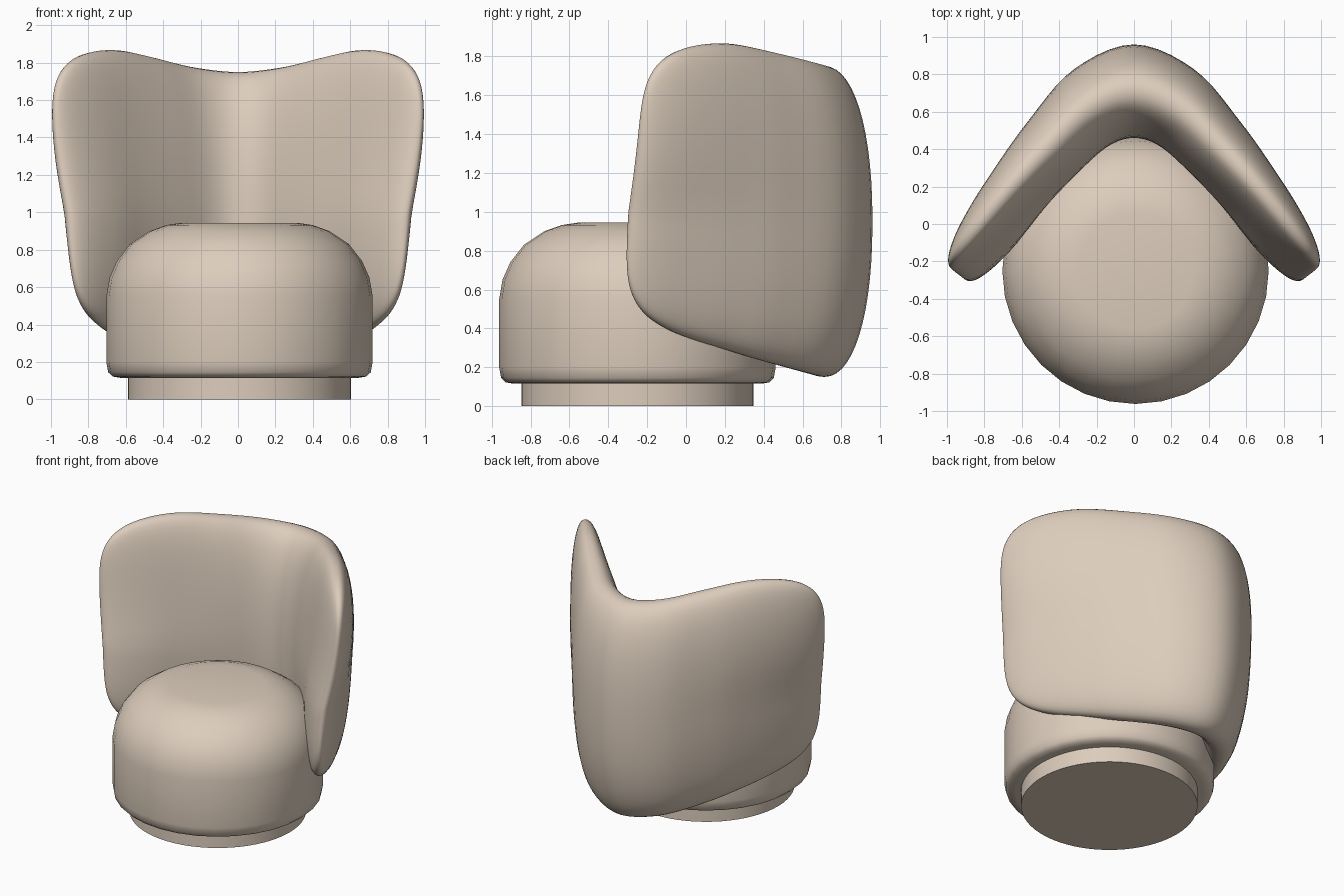
import bpy, bmesh, math
from mathutils import Vector

old = bpy.data.objects.get("Cube")
if old:
    bpy.data.objects.remove(old, do_unlink=True)

# Warm beige upholstery
fabric = bpy.data.materials.new("beige_fabric")
fabric.use_nodes = True
colour = (0.72, 0.61, 0.505, 1)
fabric.diffuse_color = colour
fabric.node_tree.nodes["Principled BSDF"].inputs["Base Color"].default_value = colour


def finish(name, bm, angle):
    bmesh.ops.recalc_face_normals(bm, faces=bm.faces)
    mesh = bpy.data.meshes.new(name)
    bm.to_mesh(mesh)
    bm.free()
    mesh.materials.append(fabric)
    obj = bpy.data.objects.new(name, mesh)
    bpy.context.collection.objects.link(obj)
    bpy.ops.object.select_all(action='DESELECT')
    obj.select_set(True)
    bpy.context.view_layer.objects.active = obj
    bpy.ops.object.shade_smooth_by_angle(angle=math.radians(angle))


def bridge(bm, rings):
    for a, b in zip(rings, rings[1:]):
        n = len(a)
        for i in range(n):
            j = (i + 1) % n
            bm.faces.new((a[i], a[j], b[j], b[i]))


def lathe(name, profile, sides, centre, angle):
    bm = bmesh.new()
    rings = []
    for r, z in profile:
        rings.append([bm.verts.new((centre[0] + r * math.cos(math.tau * i / sides),
                                    centre[1] + r * math.sin(math.tau * i / sides), z))
                      for i in range(sides)])
    bridge(bm, rings)
    bm.faces.new(rings[0])
    bm.faces.new(rings[-1])
    finish(name, bm, angle)


# Plinth and domed seat
axis = (0.008, -0.25)
lathe("plinth", [(0.597, 0), (0.597, 0.14)], 64, axis, 30)
lathe("seat", [(0.635, 0.115), (0.678, 0.122), (0.702, 0.145), (0.712, 0.2), (0.712, 0.55),
               (0.695, 0.65), (0.655, 0.74), (0.585, 0.83), (0.48, 0.9),
               (0.39, 0.932), (0.31, 0.944)], 32, axis, 40)

# Wrap-around back, evenly spaced from the middle to one tip:
# outer x, y, inner x, y, top, bottom, outward lean
half = [(0, 0.96, 0, 0.46, 1.75, 0.15, 0),
        (0.33, 0.82, 0.14, 0.415, 1.775, 0.175, 0.01),
        (0.57, 0.53, 0.315, 0.26, 1.83, 0.235, 0.03),
        (0.725, 0.275, 0.485, 0.08, 1.875, 0.295, 0.06),
        (0.86, 0.02, 0.65, -0.13, 1.89, 0.34, 0.095),
        (0.99, -0.23, 0.835, -0.35, 1.89, 0.37, 0.12)]
keys = [(-k[0], k[1], -k[2]) + k[3:] for k in half[:0:-1]] + half


def station(u):
    """Smooth curve through the key sections, u from -1 to 1."""
    t = (u + 1) / 2 * (len(keys) - 1)
    i = min(int(t), len(keys) - 2)
    f = t - i
    out = []
    for c in range(len(half[0])):
        p1, p2 = keys[i][c], keys[i + 1][c]
        p0 = keys[i - 1][c] if i > 0 else 2 * p1 - p2
        p3 = keys[i + 2][c] if i + 2 < len(keys) else 2 * p2 - p1
        out.append(p1 + 0.5 * f * (p2 - p0 + f * (2 * p0 - 5 * p1 + 4 * p2 - p3
                                                  + f * (3 * (p1 - p2) + p3 - p0))))
    return out


def back_point(u, angle):
    ox, oy, ix, iy, top, bottom, lean = station(u)
    outer, inner = Vector((ox, oy)), Vector((ix, iy))
    across = (outer - inner) / 2
    s, c = math.sin(angle), math.cos(angle)
    power = 2 / (2.2 + 0.3 * u * u)
    tip_height = max(0, 1 - abs(u) ** 5.5) ** (1 / 5.5)
    tip_thick = max(0, 1 - abs(u) ** 9) ** 0.5
    z = (top + bottom) / 2 + (top - bottom) / 2 * tip_height * math.copysign(abs(s) ** power, s)
    p = (outer + inner) / 2 + across * tip_thick * math.copysign(abs(c) ** power, c)
    # Wings splay outward above the seat and barely tuck in below it
    splay = math.tanh((z - 1) / 0.5)
    p += across.normalized() * lean * (splay if z > 1 else 0.45 * splay)
    return (p.x, p.y, z)


bm = bmesh.new()
steps, around = 128, 56
rings = []
for k in range(1, steps):
    w = 2 * k / steps - 1
    u = math.sin(math.pi / 2 * math.sin(math.pi / 2 * w))
    rings.append([bm.verts.new(back_point(u, math.tau * i / around)) for i in range(around)])
bridge(bm, rings)
for u, ring in ((-1, rings[0]), (1, rings[-1])):
    pole = bm.verts.new(back_point(u, 0))
    for i in range(around):
        bm.faces.new((ring[i], ring[(i + 1) % around], pole))
finish("wrap_back", bm, 80)
